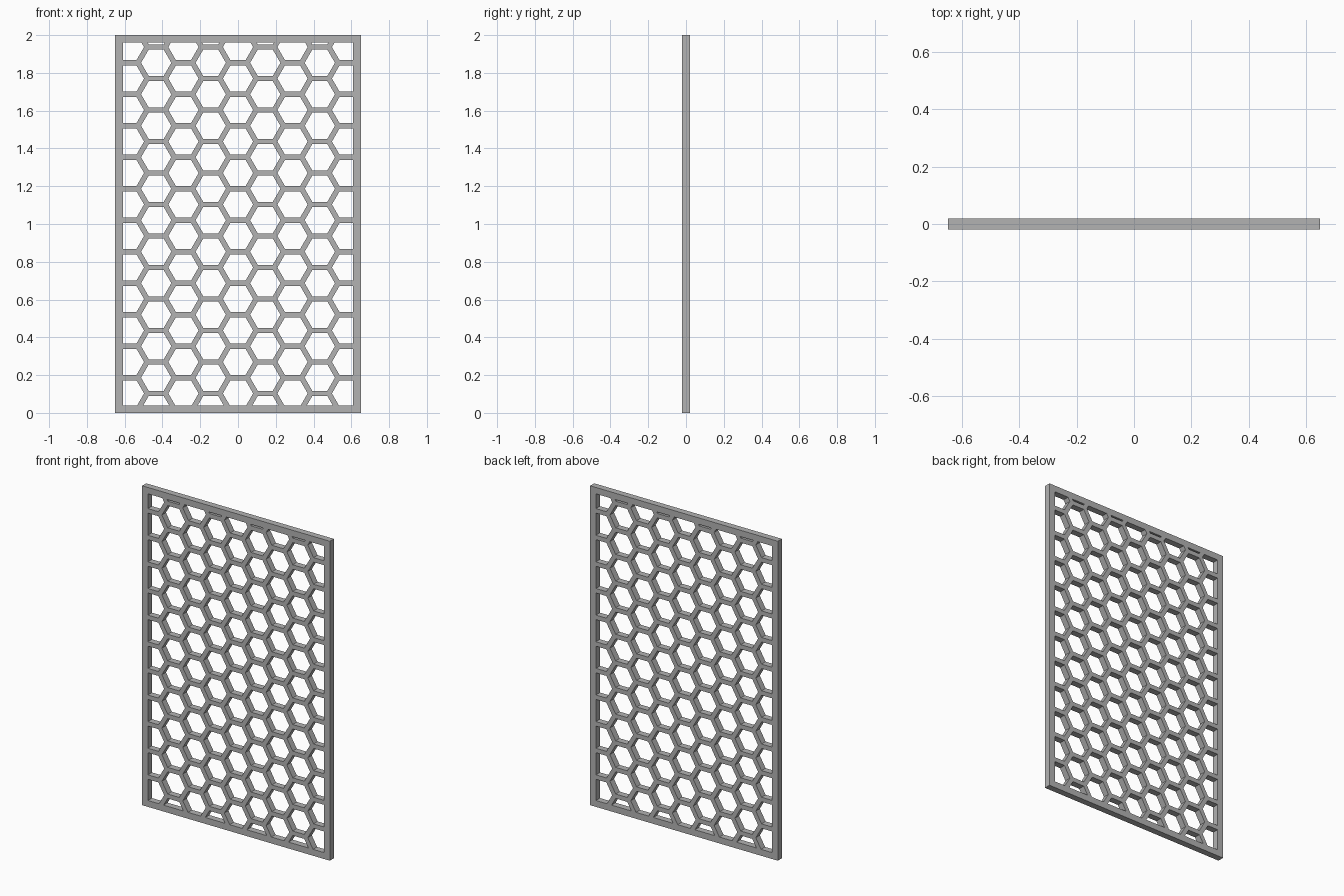
import bpy, bmesh, math
from mathutils import Vector

cube = bpy.data.objects.get("Cube")
if cube:
    bpy.data.objects.remove(cube)

WIDTH, HEIGHT, DEPTH = 1.30, 2.0, 0.04
BORDER = 0.04                          # frame width
PITCH, BAR = 0.1667, 0.028             # cell spacing and bar width
MID_Z = 1.02                           # height of the bar on the centre column

grey = bpy.data.materials.new("grey metal")
grey.use_nodes = True
grey.diffuse_color = (0.45, 0.45, 0.45, 1)
grey.node_tree.nodes["Principled BSDF"].inputs["Base Color"].default_value = grey.diffuse_color


def ring(bm, outer, inner):
    """Flat band of quads between two matching (x, z) outlines."""
    out = [bm.verts.new((x, 0, z)) for x, z in outer]
    inn = [bm.verts.new((x, 0, z)) for x, z in inner]
    for i in range(len(out)):
        j = (i + 1) % len(out)
        bm.faces.new((out[i], out[j], inn[j], inn[i]))


def rectangle(inset):
    x = WIDTH / 2 - inset
    return [(-x, inset), (x, inset), (x, HEIGHT - inset), (-x, HEIGHT - inset)]


def hexagon(cx, cz, across_flats):
    r = across_flats / math.sqrt(3)
    return [(cx + r * math.cos(math.radians(60 * i)),
             cz + r * math.sin(math.radians(60 * i))) for i in range(6)]


def finish(bm, name):
    """Turn the flat sheet into an object of full panel depth."""
    mesh = bpy.data.meshes.new(name)
    bm.to_mesh(mesh)
    bm.free()
    mesh.materials.append(grey)
    obj = bpy.data.objects.new(name, mesh)
    bpy.context.collection.objects.link(obj)
    solid = obj.modifiers.new("depth", 'SOLIDIFY')
    solid.thickness = DEPTH
    solid.offset = 0


# Outer frame
bm = bmesh.new()
ring(bm, rectangle(0), rectangle(BORDER))
finish(bm, "frame")

# Honeycomb lattice: one hexagonal ring per cell, odd columns shifted half a cell
bm = bmesh.new()
for col in range(-4, 5):
    for row in range(-7, 8):
        cx = col * PITCH * math.sqrt(3) / 2
        cz = MID_Z + (row + (0 if col % 2 else 0.5)) * PITCH
        ring(bm, hexagon(cx, cz, PITCH), hexagon(cx, cz, PITCH - BAR))
bmesh.ops.remove_doubles(bm, verts=bm.verts[:], dist=0.0005)

# Trim the lattice to the frame opening
half = WIDTH / 2 - BORDER
for point, normal in (((half, 0, 0), (1, 0, 0)), ((-half, 0, 0), (-1, 0, 0)),
                      ((0, 0, HEIGHT - BORDER), (0, 0, 1)), ((0, 0, BORDER), (0, 0, -1))):
    bmesh.ops.bisect_plane(bm, geom=bm.verts[:] + bm.edges[:] + bm.faces[:],
                           plane_co=Vector(point), plane_no=Vector(normal),
                           clear_outer=True)
finish(bm, "honeycomb_lattice")
